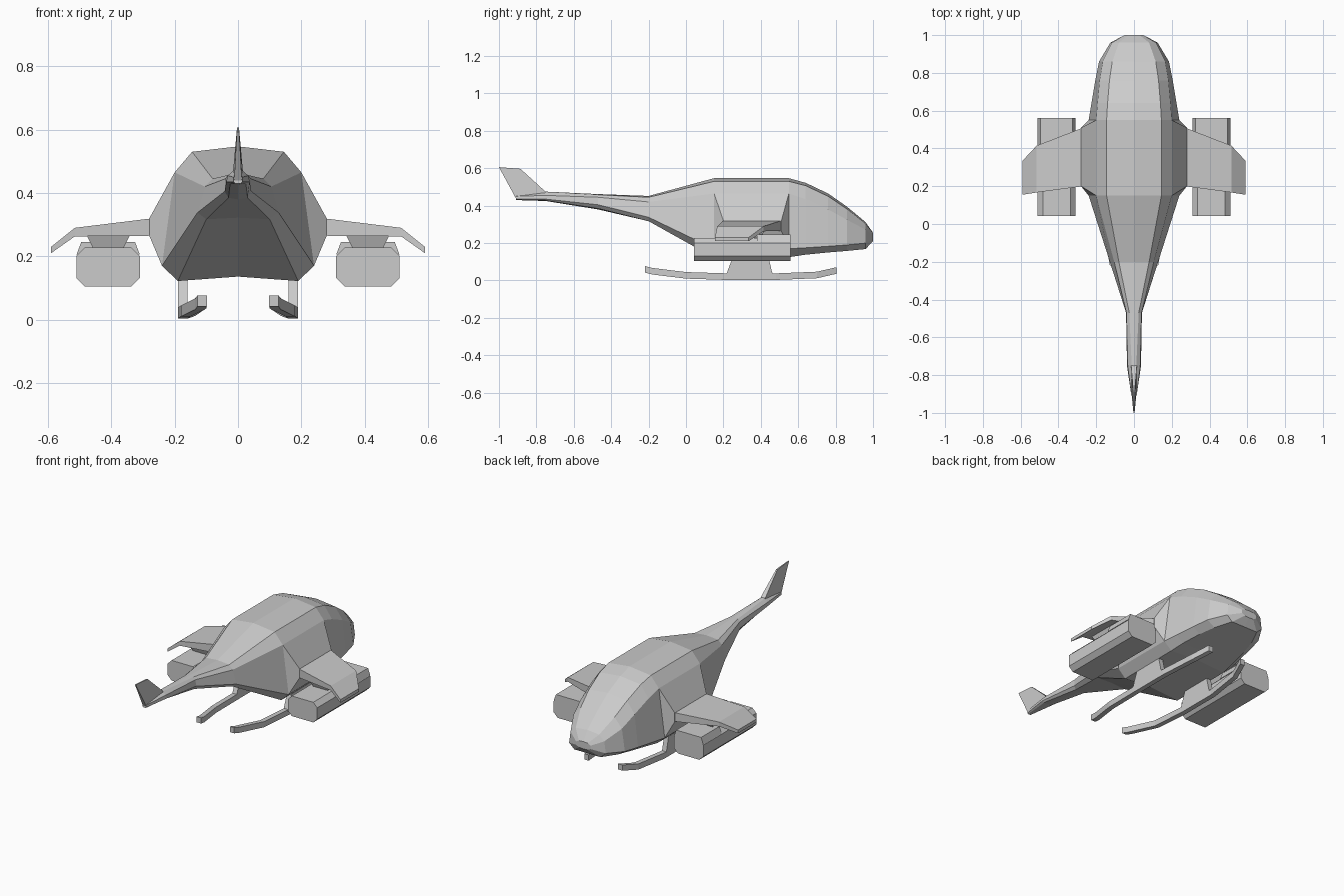
import bpy, bmesh


def loft(name, rings, mirror=False):
    """Skin equal-length rings of 3D points, capping both ends."""
    bm = bmesh.new()
    loops = [[bm.verts.new(p) for p in r] for r in rings]
    n = len(loops[0])
    for a, b in zip(loops, loops[1:]):
        for i in range(n):
            j = (i + 1) % n
            bm.faces.new((a[i], a[j], b[j], b[i]))
    bm.faces.new(loops[0])
    bm.faces.new(loops[-1])
    bmesh.ops.recalc_face_normals(bm, faces=bm.faces)
    me = bpy.data.meshes.new(name)
    bm.to_mesh(me)
    bm.free()
    ob = bpy.data.objects.new(name, me)
    bpy.context.collection.objects.link(ob)
    if mirror:
        ob.modifiers.new("mirror", 'MIRROR').use_mirror_merge = False
    return ob


# Fuselage: y, roof z, shoulder, upper side, lower side, bottom edge, keel z
sections = [
    (-0.91, 0.455, (0.006, 0.454), (0.014, 0.45), (0.014, 0.435), (0.008, 0.43), 0.43),
    (-0.75, 0.475, (0.012, 0.472), (0.033, 0.455), (0.037, 0.435), (0.025, 0.428), 0.425),
    (-0.47, 0.462, (0.025, 0.458), (0.04, 0.445), (0.042, 0.405), (0.03, 0.385), 0.38),
    (-0.20, 0.452, (0.08, 0.445), (0.105, 0.42), (0.128, 0.338), (0.10, 0.317), 0.322),
    (0.15, 0.547, (0.145, 0.53), (0.20, 0.465), (0.24, 0.17), (0.19, 0.122), 0.136),
    (0.55, 0.547, (0.145, 0.53), (0.20, 0.465), (0.24, 0.17), (0.19, 0.125), 0.136),
    (0.64, 0.522, (0.14, 0.507), (0.193, 0.435), (0.225, 0.175), (0.18, 0.138), 0.142),
    (0.76, 0.465, (0.13, 0.45), (0.182, 0.38), (0.205, 0.183), (0.16, 0.15), 0.15),
    (0.86, 0.395, (0.115, 0.383), (0.165, 0.325), (0.185, 0.19), (0.135, 0.158), 0.158),
    (0.96, 0.312, (0.08, 0.304), (0.115, 0.272), (0.125, 0.20), (0.09, 0.168), 0.168),
    (1.00, 0.255, (0.03, 0.253), (0.05, 0.243), (0.05, 0.222), (0.03, 0.212), 0.21),
]
rings = []
for y, top, *half, keel in sections:
    right = [(x, y, z) for x, z in half]
    left = [(-x, y, z) for x, y, z in reversed(right)]
    rings.append([(0, y, top)] + right + [(0, y, keel)] + left)
loft("fuselage", rings)

# Tail fin, thick at the base and thin at the tip
fin = [(-0.91, 0.44, 0.012), (-1.0, 0.606, 0.003), (-0.885, 0.597, 0.004), (-0.75, 0.474, 0.015), (-0.76, 0.45, 0.015)]
loft("tail_fin", [[(s * w, y, z) for y, z, w in fin] for s in (-1, 1)])

# Flared side panel that swells out to the wing root
loft("wing_root", [
    [(0.19, 0.15, 0.465), (0.19, 0.55, 0.465), (0.22, 0.55, 0.17), (0.22, 0.15, 0.17)],
    [(0.20, 0.15, 0.465), (0.20, 0.55, 0.465), (0.24, 0.55, 0.17), (0.24, 0.15, 0.17)],
    [(0.28, 0.20, 0.32), (0.28, 0.51, 0.32), (0.28, 0.51, 0.265), (0.28, 0.20, 0.265)],
], True)

# Stub wings: x, rear y, front y, bottom z, top z
wing = [(0.27, 0.20, 0.51, 0.265, 0.32), (0.515, 0.167, 0.415, 0.263, 0.29),
        (0.59, 0.155, 0.335, 0.21, 0.23)]
loft("wing", [[(x, a, t), (x, b, t), (x, b, l), (x, a, l)] for x, a, b, l, t in wing], True)


# Pods with chamfered sides
def octagon(y, cx, cz, w, h, c):
    pts = [(w - c, h), (w, h - c), (w, c - h), (w - c, -h),
           (c - w, -h), (-w, c - h), (-w, h - c), (c - w, h)]
    return [(cx + x, y, cz + z) for x, z in pts]


loft("pod", [octagon(y, 0.41, 0.166, 0.10, 0.062, 0.027) for y in (0.043, 0.56)], True)

# Raised lid and pylon joining pod to wing
loft("pod_lid", [[(0.41 + s * w, y, z) for s, w, z in
                  ((-1, 0.10, 0.205), (1, 0.10, 0.205), (1, 0.085, 0.245), (-1, 0.085, 0.245))]
                 for y in (0.38, 0.56)], True)
loft("pylon", [[(0.41 + s * w, y, z) for s, y in ((-1, a), (1, a), (1, b), (-1, b))]
               for w, z, a, b in ((0.045, 0.22, 0.22, 0.40), (0.07, 0.27, 0.20, 0.42))], True)

# Landing skids curving up and inward at the ends: y, inner x, bottom z
path = [(-0.22, 0.098, 0.042), (-0.18, 0.105, 0.032), (0.0, 0.15, 0.01), (0.22, 0.16, 0.003),
        (0.48, 0.16, 0.003), (0.70, 0.135, 0.012), (0.805, 0.10, 0.036)]
loft("skid", [[(x, y, z), (x + 0.03, y, z), (x + 0.03, y, z + 0.035), (x, y, z + 0.035)]
              for y, x, z in path], True)

# Skid struts
loft("skid_strut", [[(x, a, z), (x, b, z), (x + 0.03, b, z), (x + 0.03, a, z)]
                    for x, z, a, b in ((0.16, 0.02, 0.21, 0.47), (0.16, 0.045, 0.22, 0.46),
                                       (0.16, 0.15, 0.26, 0.435))], True)
